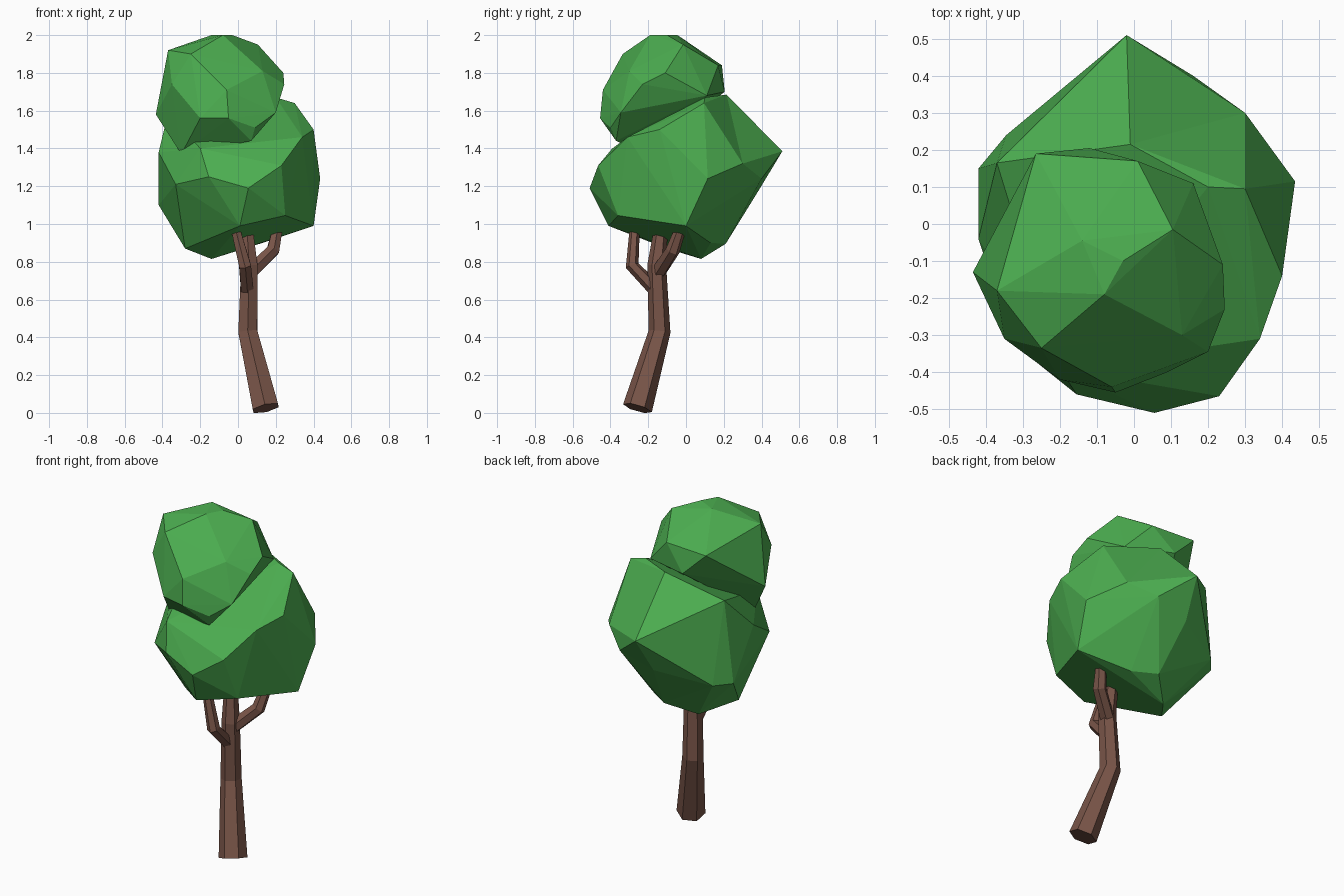
import bpy
import bmesh
from math import cos, sin, tau
from mathutils import Vector

default_cube = bpy.data.objects.get("Cube")
if default_cube:
    bpy.data.objects.remove(default_cube, do_unlink=True)


def make_material(name, color):
    material = bpy.data.materials.new(name)
    material.use_nodes = True
    material.diffuse_color = color
    shader = next(n for n in material.node_tree.nodes if n.type == "BSDF_PRINCIPLED")
    shader.inputs["Base Color"].default_value = color
    shader.inputs["Roughness"].default_value = 0.9
    return material


def finish(name, bm, material):
    """Turn a bmesh into a flat shaded object."""
    bmesh.ops.recalc_face_normals(bm, faces=bm.faces)
    mesh = bpy.data.meshes.new(name)
    bm.to_mesh(mesh)
    bm.free()
    mesh.materials.append(material)
    obj = bpy.data.objects.new(name, mesh)
    bpy.context.scene.collection.objects.link(obj)
    return obj


def limb(name, path, radii, material, sides=6):
    """Sweep a tapering polygon along a bent path and cap both ends."""
    bm = bmesh.new()
    points = [Vector(p) for p in path]
    steps = [(b - a).normalized() for a, b in zip(points, points[1:])]
    rings = []
    for i, (point, radius) in enumerate(zip(points, radii)):
        before = steps[max(i - 1, 0)]
        after = steps[min(i, len(steps) - 1)]
        tangent = (before + after).normalized()
        across = Vector((0, 1, 0)).cross(tangent).normalized()
        up = tangent.cross(across)
        ring = []
        for k in range(sides):
            angle = tau * (k + 0.5) / sides
            offset = across * cos(angle) + up * sin(angle)
            ring.append(bm.verts.new(point + offset * radius))
        rings.append(ring)
    for low, high in zip(rings, rings[1:]):
        for k in range(sides):
            n = (k + 1) % sides
            bm.faces.new((low[k], low[n], high[n], high[k]))
    bm.faces.new(rings[0])
    bm.faces.new(rings[-1])
    return finish(name, bm, material)


def leaf_clump(name, corners, material):
    """Wrap a faceted hull around the corner points."""
    bm = bmesh.new()
    for corner in corners:
        bm.verts.new(corner)
    hull = bmesh.ops.convex_hull(bm, input=bm.verts)
    loose = [v for v in hull["geom_interior"] if isinstance(v, bmesh.types.BMVert)]
    bmesh.ops.delete(bm, geom=loose, context="VERTS")
    return finish(name, bm, material)


bark = make_material("bark brown", (0.19, 0.09, 0.065, 1))
leaves = make_material("leaf green", (0.072, 0.42, 0.08, 1))

# Leaning trunk and its two bent branches
limb("trunk",
     [(0.147, -0.257, 0.025), (0.052, -0.14, 0.43), (0.06, -0.155, 0.78), (0.045, -0.13, 1)],
     [0.079, 0.058, 0.05, 0.035], bark)
limb("front_branch",
     [(0.05, -0.15, 0.64), (0.037, -0.285, 0.78), (-0.02, -0.27, 1)],
     [0.039, 0.036, 0.026], bark)
limb("left_branch",
     [(0.06, -0.15, 0.74), (0.185, -0.07, 0.86), (0.215, -0.02, 1)],
     [0.042, 0.038, 0.028], bark)

# Corners shared by the lower clump and the point at its back
back_corners = [
    (-0.345, 0.24, 1.1), (-0.05, 0.38, 1.17), (0.16, 0.4, 1.24), (0.3, 0.3, 1.32),
    (-0.37, 0.165, 1.59), (-0.01, 0.215, 1.685),
]

# Large lower leaf clump
leaf_clump("lower_leaves", back_corners + [
    # underside
    (0.4, 0, 0.99), (0.25, -0.36, 1.045), (0.01, -0.41, 0.99),
    (-0.28, -0.1, 0.87), (-0.14, 0.08, 0.815), (0, 0.21, 0.895), (0.13, 0.13, 0.9),
    # middle
    (0.055, -0.51, 1.19), (0.23, -0.465, 1.31), (-0.155, -0.46, 1.25),
    (-0.33, -0.32, 1.21), (-0.42, 0.15, 1.1), (-0.42, -0.04, 1.38),
    (0.435, 0.115, 1.24),
    # top
    (-0.2, -0.39, 1.4), (0.4, -0.14, 1.5), (0.34, -0.31, 1.46),
    (0.3, 0.095, 1.64), (0.2, 0.1, 1.67),
], leaves)

# Pointed bulge at the back
leaf_clump("back_leaf_point", back_corners + [(-0.02, 0.51, 1.385)], leaves)

# Smaller upper leaf clump
leaf_clump("upper_leaves", [
    # underside
    (-0.3, -0.22, 1.37), (0.07, -0.37, 1.44), (0.2, -0.345, 1.59),
    (0.09, -0.4, 1.51), (-0.05, -0.455, 1.56), (-0.2, -0.42, 1.56),
    # middle
    (-0.435, -0.13, 1.58), (-0.35, -0.31, 1.74), (-0.06, -0.44, 1.71),
    (0.245, -0.23, 1.74), (0.24, -0.11, 1.8), (0.16, 0.11, 1.68), (-0.12, 0.205, 1.7),
    # top
    (0.13, -0.3, 1.81), (-0.25, -0.335, 1.9), (-0.31, -0.25, 1.91), (-0.37, -0.18, 1.92),
    (-0.265, 0.19, 1.84), (0.01, 0.17, 1.84), (0.105, -0.015, 1.95),
    (-0.08, -0.19, 2), (-0.03, -0.1, 2), (-0.14, -0.045, 2),
], leaves)
